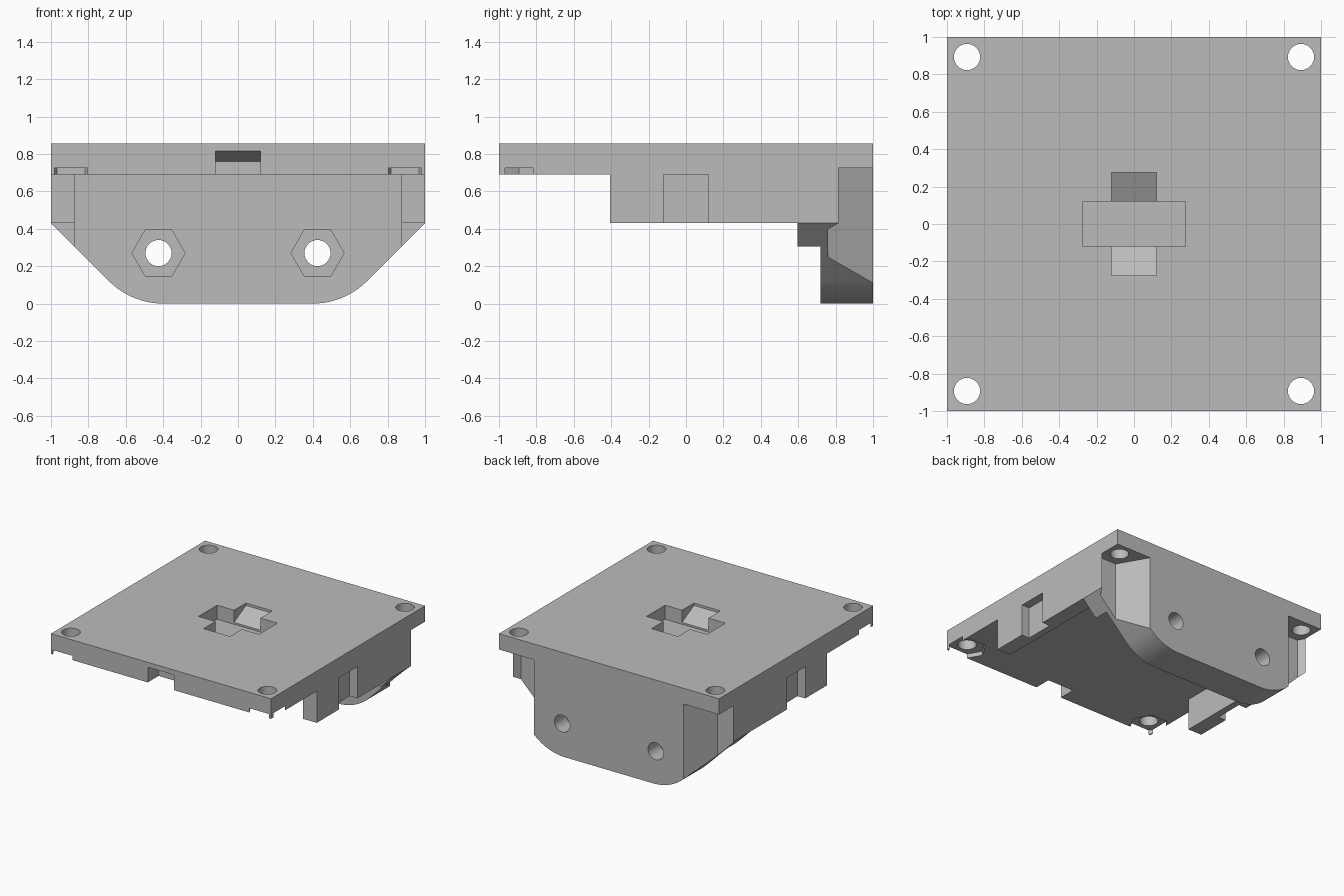
import bpy, bmesh, math
from mathutils import Vector

if "Cube" in bpy.data.objects:
    bpy.data.objects.remove(bpy.data.objects["Cube"], do_unlink=True)

grey = bpy.data.materials.new("light grey")
grey.use_nodes = True
colour = (0.5, 0.5, 0.5, 1)
grey.diffuse_color = colour
grey.node_tree.nodes["Principled BSDF"].inputs["Base Color"].default_value = colour


def prism(name, profile, axis, low, high):
    """Extrude a profile along an axis (profile: yz for x, xz for y, xy for z)."""
    bm = bmesh.new()

    def place(p, d):
        co = list(p)
        co.insert("xyz".index(axis), d)
        return bm.verts.new(co)

    face = bm.faces.new([place(p, low) for p in profile])
    ext = bmesh.ops.extrude_face_region(bm, geom=[face])
    move = [0, 0, 0]
    move["xyz".index(axis)] = high - low
    moved = [g for g in ext["geom"] if isinstance(g, bmesh.types.BMVert)]
    bmesh.ops.translate(bm, verts=moved, vec=Vector(move))
    bmesh.ops.recalc_face_normals(bm, faces=bm.faces)
    mesh = bpy.data.meshes.new(name)
    bm.to_mesh(mesh)
    bm.free()
    mesh.materials.append(grey)
    ob = bpy.data.objects.new(name, mesh)
    bpy.context.collection.objects.link(ob)
    return ob


def rect(a0, b0, a1, b1):
    return [(a0, b0), (a1, b0), (a1, b1), (a0, b1)]


def ring(a, b, radius, n):
    return [(a + radius * math.cos(2 * math.pi * i / n),
             b + radius * math.sin(2 * math.pi * i / n)) for i in range(n)]


def flip(profile, sa, sb=1):
    return [(a * sa, b * sb) for a, b in profile]


def cut(ob, *shape):
    """Subtract a prism from an object."""
    cutter = prism("cutter", *shape)
    cutter.hide_render = True
    mod = ob.modifiers.new("cut", "BOOLEAN")
    mod.operation, mod.solver, mod.object = "DIFFERENCE", "EXACT", cutter
    bpy.context.view_layer.objects.active = ob
    bpy.ops.object.modifier_apply(modifier=mod.name)
    bpy.data.objects.remove(cutter, do_unlink=True)


TOP, UNDER, FOOT = 0.855, 0.69, 0.43
SLOT = 0.12          # half width of the strap slots
CORNER = 0.893       # corner hole position
NUT_TOP = 0.725

# Square top plate with bolt holes
plate = prism("top_plate", rect(-1, -1, 1, 1), "z", UNDER, TOP)

# Back wall with chamfered and rounded lower corners
half = [(1, UNDER), (1, FOOT)]
for i in range(11):
    a = math.radians(-45 - 4.5 * i)
    half.append((0.4 + 0.41 * math.cos(a), 0.41 + 0.41 * math.sin(a)))
wall = prism("back_wall", half + flip(half, -1)[::-1], "y", 0.72, 1)

# Corner nut pockets: hexagons in front, tall open channels at the back
channel = [(1.1, 1.02), (1.1, 0.99), (0.968, 0.76), (0.818, 0.76), (0.668, 1.02)]
for sx in (-1, 1):
    cut(plate, flip(ring(CORNER, -CORNER, 0.15, 6), sx), "z", 0.5, NUT_TOP)
    open_channel = [(1.1, 1.1), (1.1, 0.988), (0.968, 0.76),
                    (0.818, 0.76), (0.622, 1.1)]
    cut(plate, flip(open_channel, sx), "z", 0.5, NUT_TOP)
    cut(wall, flip(open_channel, sx), "z", -0.1, NUT_TOP)
    for sy in (-1, 1):
        cut(plate, ring(sx * CORNER, sy * CORNER, 0.07, 32), "z", 0.5, 1)
    # Mounting holes and nut seats in the back wall
    cut(wall, ring(sx * 0.425, 0.27, 0.07, 32), "y", 0.5, 1.2)
    cut(wall, ring(sx * 0.425, 0.27, 0.142, 6), "y", 0.6, 0.85)

# Cross-shaped recess in the top, with ramped front and back arms
cut(plate, rect(-0.275, -SLOT, 0.275, SLOT), "z", 0.74, 1)
for s in (-1, 1):
    ramp = [(0.1, 0.9), (0.1, 0.755), (SLOT, 0.755), (0.275, 0.835), (0.275, 0.9)]
    cut(plate, flip(ramp, s), "x", -SLOT, SLOT)
    # Strap ramps in the underside
    under = [(0.62, 0.6), (0.62, 0.78), (0.875, UNDER), (0.875, 0.6)]
    cut(plate, flip(under, s), "y", -SLOT, SLOT)

# Sloped notch in the front edge
cut(plate, [(-1.1, 0.6), (-1.1, 0.815), (-1, 0.815), (-0.86, 0.76), (-0.86, 0.6)],
    "x", -SLOT, SLOT)

# Side walls with strap recesses, and gussets against the back wall
parts = [plate, wall]
for side, s in (("left", 1), ("right", -1)):
    rail = prism(side + "_side_wall", flip(rect(0.875, FOOT, 1, UNDER), s), "y", -0.405, 0.72)
    recess = rect(0.93, -SLOT, 1.1, SLOT)
    cut(rail, flip(recess, s), "z", 0.3, 0.8)
    gusset = prism(side + "_gusset",
                   flip([(0.875, FOOT), (1, FOOT), (0.875, 0.305)], s), "y", 0.595, 0.72)
    parts += [rail, gusset]

# Smooth the holes and rounded corners, keep the edges crisp
bpy.ops.object.select_all(action="DESELECT")
for ob in parts:
    ob.select_set(True)
bpy.context.view_layer.objects.active = plate
bpy.ops.object.shade_smooth_by_angle(angle=math.radians(30))
